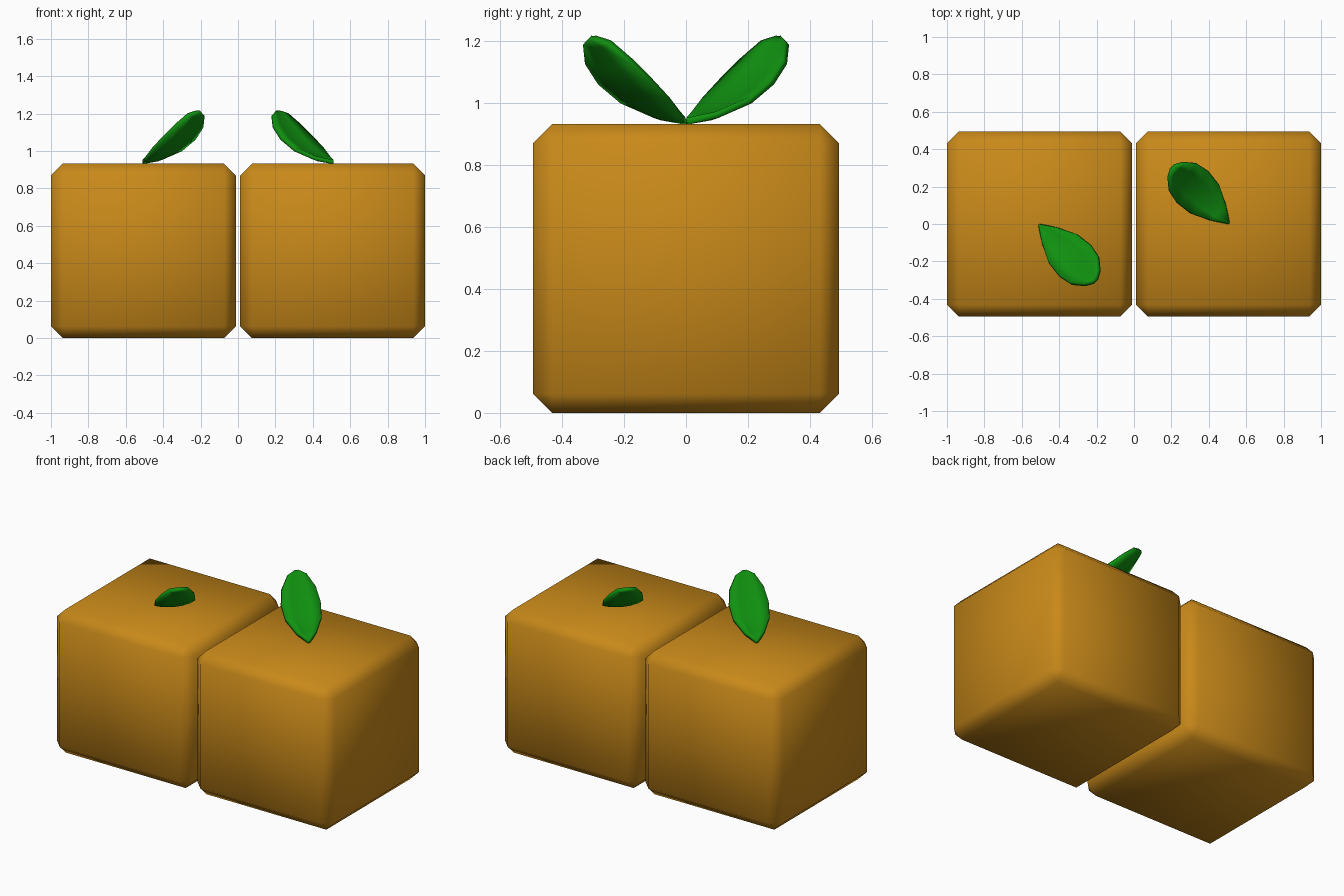
import bpy, bmesh, math
from mathutils import Vector, Matrix

if "Cube" in bpy.data.objects:
    bpy.data.objects.remove(bpy.data.objects["Cube"])


def material(name, rgb):
    m = bpy.data.materials.new(name)
    m.diffuse_color = (*rgb, 1)
    m.use_nodes = True
    m.node_tree.nodes["Principled BSDF"].inputs["Base Color"].default_value = m.diffuse_color
    return m


ORANGE = material("orange_peel", (0.58, 0.25, 0.01))
GREEN = material("leaf_green", (0.005, 0.28, 0.005))


def finish(name, bm, mat, turn):
    # second fruit is the first one turned half way round z
    bm.transform(Matrix.Rotation(turn, 4, 'Z'))
    bmesh.ops.recalc_face_normals(bm, faces=bm.faces)
    for f in bm.faces:
        f.smooth = True
    me = bpy.data.meshes.new(name)
    bm.to_mesh(me)
    bm.free()
    me.materials.append(mat)
    ob = bpy.data.objects.new(name, me)
    bpy.context.collection.objects.link(ob)
    return ob


def fruit(name, turn):
    # cube with single chamfered edges, smooth shaded
    bm = bmesh.new()
    bmesh.ops.create_cube(bm, size=1)
    bm.transform(Matrix.Translation((0.506, 0, 0.466)) @ Matrix.Diagonal((0.988, 0.988, 0.932, 1)))
    bmesh.ops.bevel(bm, geom=bm.edges[:], offset=0.062, segments=1, affect='EDGES')
    finish(name, bm, ORANGE, turn)


# leaf stations: distance along the leaf, half width, rim height
LEAF = [(0.0, 0.004, 0.942), (0.08, 0.058, 0.962), (0.18, 0.107, 1.008),
        (0.27, 0.118, 1.068), (0.345, 0.102, 1.133), (0.40, 0.056, 1.195),
        (0.425, 0.012, 1.21)]
ACROSS = [-1, -0.5, 0, 0.5, 1]


def leaf(name, turn):
    # cupped blade leaning diagonally away from the fruit centre
    bm = bmesh.new()
    base = Vector((0.508, 0.003, 0))
    along = Vector((-1, 1, 0)).normalized()
    side = Vector((1, 1, 0)).normalized()
    rows = []
    for s, w, z in LEAF:
        rows.append([bm.verts.new(base + along * s + side * w * t
                                  + Vector((0, 0, z - 0.16 * w * (1 - t * t))))
                     for t in ACROSS])
    for a, b in zip(rows, rows[1:]):
        for i in range(len(ACROSS) - 1):
            bm.faces.new((a[i], a[i + 1], b[i + 1], b[i]))
    ob = finish(name, bm, GREEN, turn)
    mod = ob.modifiers.new("thickness", 'SOLIDIFY')
    mod.thickness = 0.022
    mod.offset = 0


for label, turn in (("right", 0), ("left", math.pi)):
    fruit(label + "_square_orange", turn)
    leaf(label + "_leaf", turn)
